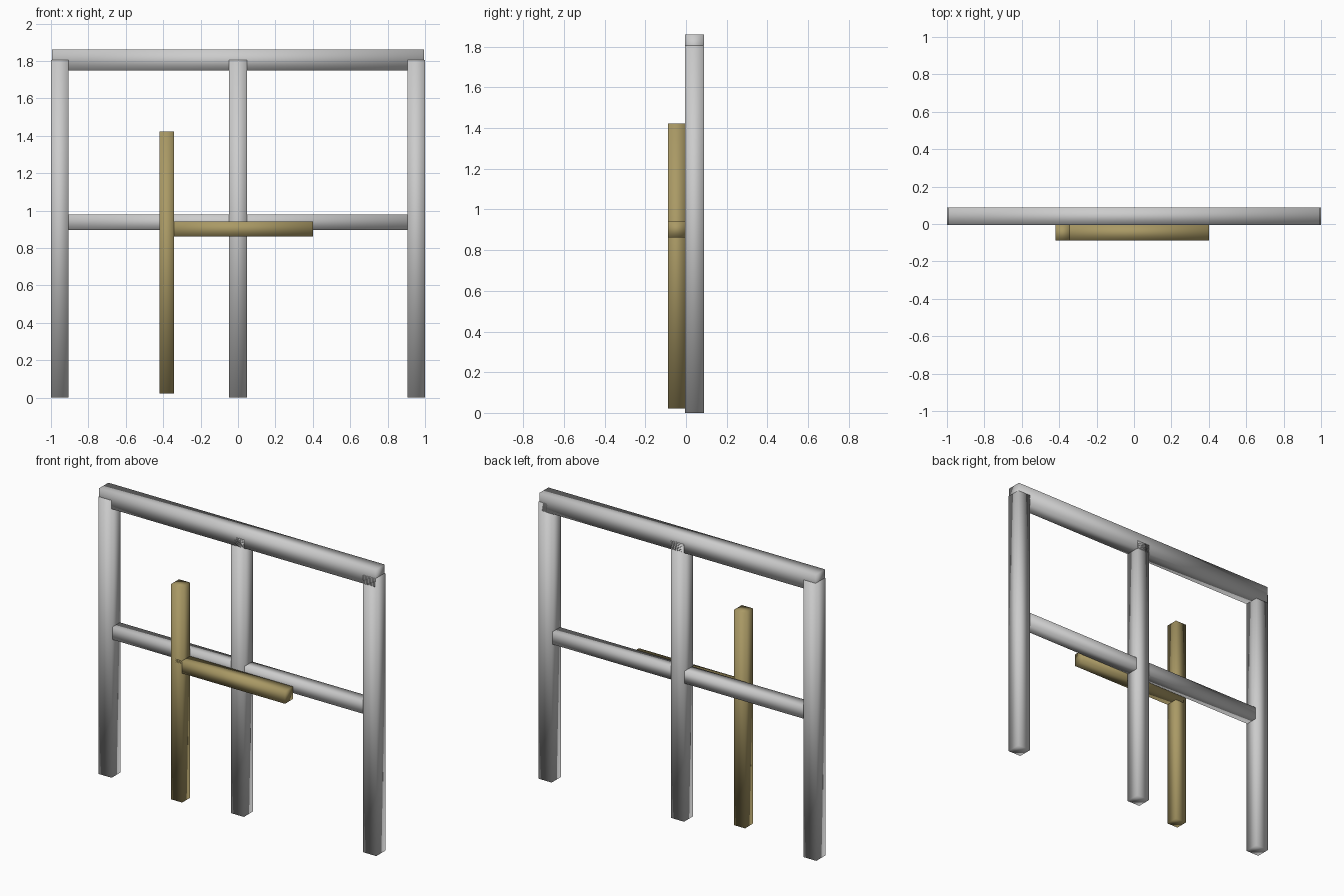
import bpy

if "Cube" in bpy.data.objects:
    bpy.data.objects.remove(bpy.data.objects["Cube"])


def bar(name, x, y, z, mat=None):
    """Smooth-shaded square bar spanning the given (min, max) ranges."""
    centre = [(a + b) / 2 for a, b in (x, y, z)]
    bpy.ops.mesh.primitive_cube_add(size=1, location=centre)
    ob = bpy.context.object
    ob.name = name
    ob.scale = [b - a for a, b in (x, y, z)]
    bpy.ops.object.transform_apply(location=False, rotation=False, scale=True)
    bpy.ops.object.shade_smooth()
    if mat:
        ob.data.materials.append(mat)
    return ob


wood = bpy.data.materials.new("tan_wood")
wood.diffuse_color = (0.40, 0.32, 0.13, 1)
wood.use_nodes = True
wood.node_tree.nodes["Principled BSDF"].inputs["Base Color"].default_value = wood.diffuse_color

FRAME_Y = (-0.006, 0.0875)
RAIL_Y = (0.001, 0.0805)
CROSS_Y = (-0.0875, -0.006)

# Three upright frame posts
for name, cx in (("left_post", -0.953), ("middle_post", 0), ("right_post", 0.953)):
    bar(name, (cx - 0.047, cx + 0.047), FRAME_Y, (0, 1.805))

# Top beam lapping the post heads, and the thinner middle rail
bar("top_beam", (-0.995, 0.995), FRAME_Y, (1.749, 1.861))
bar("middle_rail", (-0.907, 0.907), RAIL_Y, (0.897, 0.978))

# Tan bars fixed to the front of the frame
bar("front_upright", (-0.421, -0.341), CROSS_Y, (0.021, 1.422), wood)
bar("front_crossbar", (-0.40, 0.40), CROSS_Y, (0.862, 0.943), wood)
